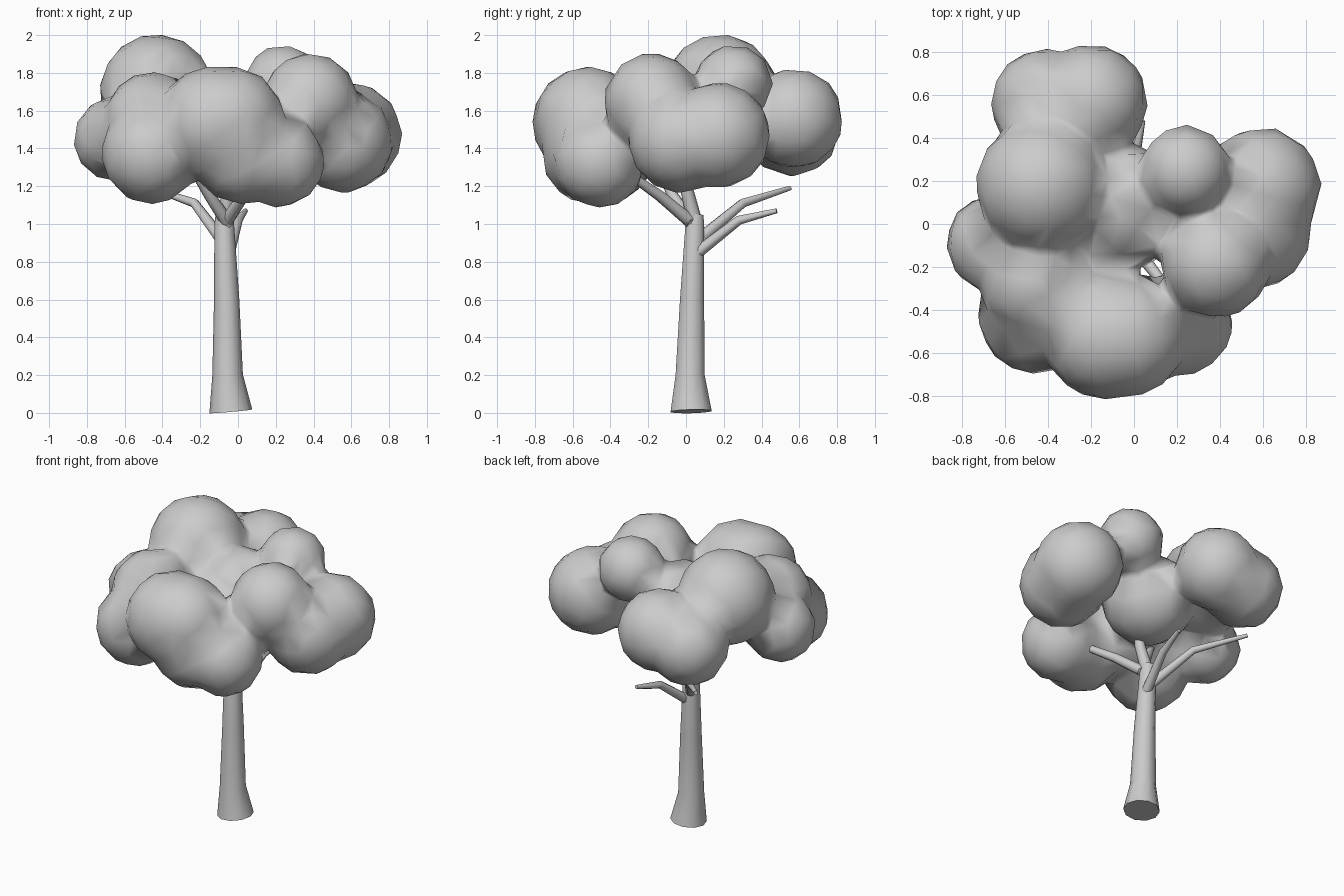
import bpy, bmesh, math
from mathutils import Vector, Matrix

if "Cube" in bpy.data.objects:
    bpy.data.objects.remove(bpy.data.objects["Cube"])


def make_object(name, bm, smooth=True):
    mesh = bpy.data.meshes.new(name)
    bm.to_mesh(mesh)
    bm.free()
    for p in mesh.polygons:
        p.use_smooth = smooth
    ob = bpy.data.objects.new(name, mesh)
    bpy.context.collection.objects.link(ob)
    return ob


def limb(name, path, sides):
    """Tapered tube through (x, y, z, radius) stations, capped at both ends."""
    bm = bmesh.new()
    pts = [Vector(p[:3]) for p in path]
    rings = []
    for i, p in enumerate(path):
        d = pts[min(i + 1, len(pts) - 1)] - pts[max(i - 1, 0)]
        rot = Vector((0, 0, 1)).rotation_difference(d)
        ring = []
        for k in range(sides):
            a = 2 * math.pi * k / sides
            off = rot @ Vector((math.cos(a), math.sin(a), 0)) * p[3]
            ring.append(bm.verts.new(pts[i] + off))
        rings.append(ring)
    for lo, hi in zip(rings, rings[1:]):
        for k in range(sides):
            n = (k + 1) % sides
            bm.faces.new((lo[k], lo[n], hi[n], hi[k]))
    bm.faces.new(rings[0][::-1])
    bm.faces.new(rings[-1])
    ob = make_object(name, bm)
    ob.data.set_sharp_from_angle(angle=math.radians(60))
    return ob


# Trunk with a flared foot
limb("trunk", [(-.038, .027, .008, .114), (-.055, .022, .2, .081), (-.06, .032, .6, .067),
               (-.073, .047, 1.0, .052), (-.075, .05, 1.05, .044)], 10)

# Branches
branches = [
    [(-.05, .05, .84, .032), (0, .28, 1.02, .025), (.04, .48, 1.07, .013)],
    [(-.08, .06, .91, .034), (-.23, .3, 1.11, .025), (-.46, .55, 1.19, .013)],
    [(-.07, .04, 1.0, .036), (.03, -.14, 1.15, .03), (.13, -.27, 1.24, .024)],
    [(-.05, .03, 1.0, .036), (-.15, -.07, 1.15, .03), (-.33, -.2, 1.45, .02)],
    [(-.07, .05, 1.0, .04), (-.05, .0, 1.2, .034), (0, 0, 1.5, .02)],
]
for i, b in enumerate(branches):
    limb(f"branch_{i + 1}", b, 8)

# Leaf clumps: x, y, z, radius
clumps = [
    (-.41, .56, 1.505, .25), (-.20, .57, 1.56, .26),     # back left
    (-.43, .18, 1.70, .30),                              # left, highest
    (-.65, -.09, 1.45, .22), (-.45, -.27, 1.54, .26),    # left front
    (-.46, -.43, 1.37, .26), (-.22, -.30, 1.42, .20),
    (-.13, -.52, 1.54, .29), (.215, -.46, 1.33, .24),    # front
    (.02, -.50, 1.37, .26), (-.04, -.52, 1.55, .28),
    (.38, -.18, 1.65, .25), (.55, -.03, 1.44, .27),      # right
    (.59, .17, 1.47, .275), (.24, .25, 1.74, .205),
    (-.05, .08, 1.50, .285),                             # middle
]
bm = bmesh.new()
for i, (x, y, z, r) in enumerate(clumps):
    m = Matrix.Translation((x, y, z)) @ Matrix.Rotation(i * 1.3, 4, 'Z')
    bmesh.ops.create_icosphere(bm, subdivisions=3, radius=r * 1.015, matrix=m)
canopy = make_object("canopy", bm)

# Fuse the clumps, soften the creases, then reduce to a low-poly surface
rm = canopy.modifiers.new("fuse", 'REMESH')
rm.mode = 'VOXEL'
rm.voxel_size = .03
rm.use_smooth_shade = True
sm = canopy.modifiers.new("soften", 'SMOOTH')
sm.factor = .5
sm.iterations = 3
dc = canopy.modifiers.new("reduce", 'DECIMATE')
dc.ratio = .055
